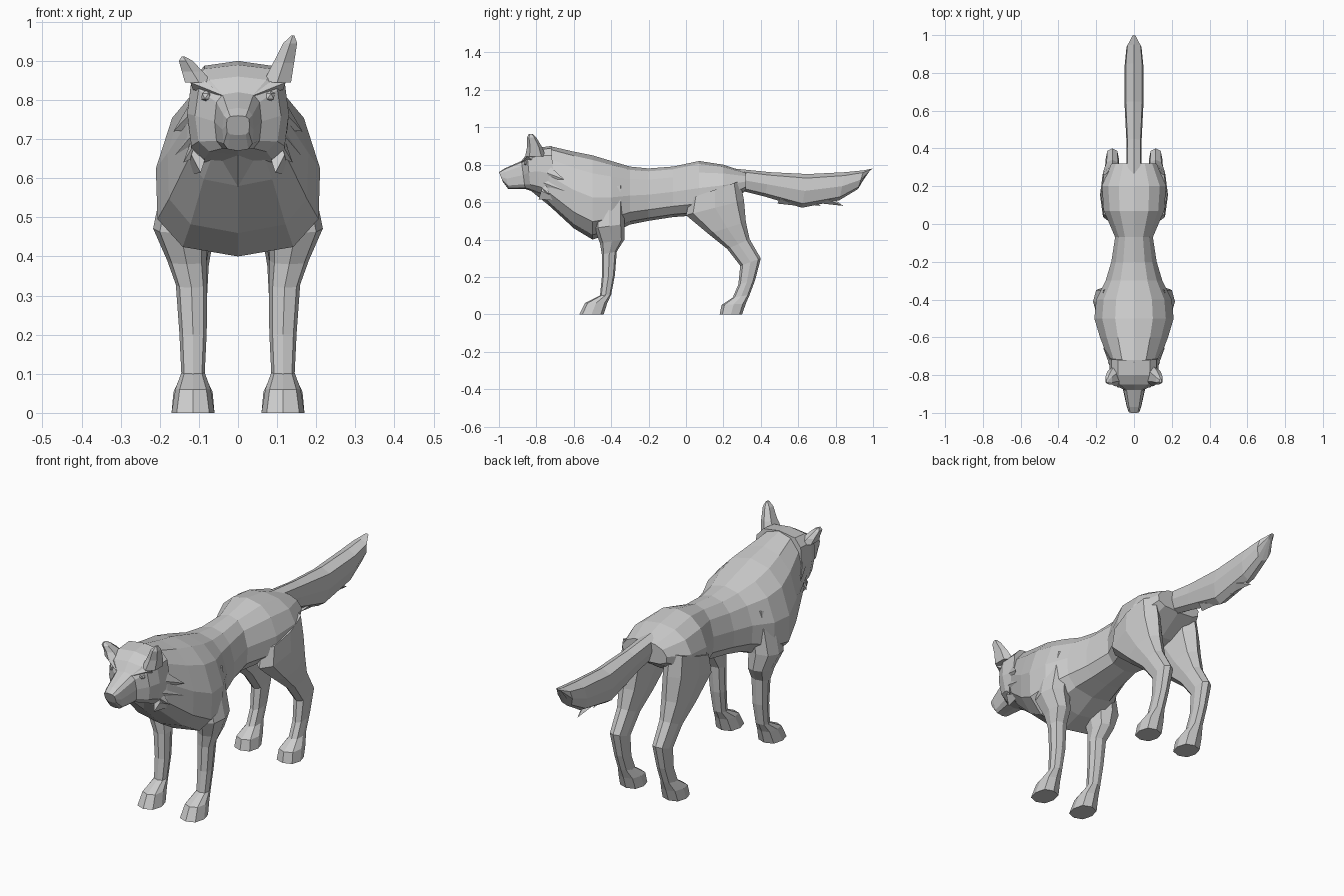
import bpy, bmesh
from math import cos, sin, tau, copysign
from mathutils import Vector, Matrix

cube = bpy.data.objects.get("Cube")
if cube:
    bpy.data.objects.remove(cube, do_unlink=True)

fur = bpy.data.materials.new("grey_fur")
fur.use_nodes = True
fur.diffuse_color = (.6, .6, .6, 1)
shader = fur.node_tree.nodes["Principled BSDF"]
shader.inputs["Base Color"].default_value = fur.diffuse_color


def finish(bm, name):
    """Turn a bmesh into a flat shaded object."""
    bmesh.ops.recalc_face_normals(bm, faces=bm.faces)
    mesh = bpy.data.meshes.new(name)
    bm.to_mesh(mesh)
    bm.free()
    mesh.materials.append(fur)
    obj = bpy.data.objects.new(name, mesh)
    bpy.context.collection.objects.link(obj)
    return obj


def soften(value, power):
    """Superellipse rounding that keeps the sign."""
    return copysign(abs(value) ** power, value)


def loft(name, rings, sides=8, power=.8, sag=0, side=1):
    """Skin superellipse rings, each given as (start, end, half width).
    sag makes the end half of every ring wider than the start half."""
    bm = bmesh.new()
    skins = []
    for start, end, width in rings:
        skin = []
        for i in range(sides):
            angle = tau * i / sides
            point = start.lerp(end, (1 - soften(cos(angle), power)) / 2)
            point.x += width * soften(sin(angle), power) * (1 - sag * cos(angle))
            point.x *= side
            skin.append(bm.verts.new(point))
        skins.append(skin)
    for lower, upper in zip(skins, skins[1:]):
        for i in range(sides):
            bm.faces.new((lower[i - 1], lower[i], upper[i], upper[i - 1]))
    bm.faces.new(skins[0])
    bm.faces.new(skins[-1])
    return finish(bm, name)


def lengthwise(stations, lean=0):
    """Rings along y from (y, top, bottom, half width); lean shifts the bottom."""
    return [(Vector((0, y, top)), Vector((0, y + lean, bottom)), width)
            for y, top, bottom, width in stations]


def upright(stations, centre, tilt=1):
    """Rings along z from (z, front, back, half width).
    centre gives x for a height and tilt lifts the back of each ring."""
    return [(Vector((centre(z), front, z)), Vector((centre(z), back, z * tilt)), width)
            for z, front, back, width in stations]


def tuft(name, base, tip, wide, thin):
    """Flattened four sided spike from base to tip."""
    base, tip = Vector(base), Vector(tip)
    axis = tip - base
    bm = bmesh.new()
    bmesh.ops.create_cone(bm, cap_ends=True, segments=4, radius1=1, radius2=0, depth=1)
    turn = axis.to_track_quat('Z', 'Y').to_matrix().to_4x4()
    size = Matrix.Diagonal((thin, wide, axis.length, 1))
    bm.transform(Matrix.Translation((base + tip) / 2) @ turn @ size)
    return finish(bm, name)


# Trunk with deep chest, narrow waist and rounded rump
trunk = [
    (-.8, .86, .66, .09),
    (-.73, .9, .58, .13),
    (-.6, .87, .46, .18),
    (-.5, .85, .4, .21),
    (-.4, .82, .43, .2),
    (-.3, .79, .48, .15),
    (-.2, .78, .5, .12),
    (-.07, .79, .52, .1),
    (.07, .82, .53, .16),
    (.2, .8, .58, .17),
    (.32, .76, .66, .12)]
loft("trunk", lengthwise(trunk), sides=12, sag=.2)

# Head tapering to the muzzle
head = [
    (-1, .76, .71, .03),
    (-.97, .78, .67, .04),
    (-.88, .82, .67, .06),
    (-.85, .86, .66, .11),
    (-.8, .89, .64, .13),
    (-.72, .9, .6, .13)]
loft("head", lengthwise(head, lean=.02), sides=12, power=.6)

# Bushy tail
tail = [
    (.25, .78, .68, .04),
    (.45, .76, .63, .04),
    (.65, .75, .57, .05),
    (.85, .76, .61, .05),
    (.95, .77, .67, .04),
    (1, .78, .76, .01)]
loft("tail", lengthwise(tail, lean=-.03), sag=-.2)
for i in range(3):
    y = .5 + i * .12
    tuft("tail_tuft", (0, y, .62), (0, y + .1, .58), .03, .03)

# Limb and ear stations
front_leg = upright([
    (.66, -.5, -.33, .06),
    (.46, -.49, -.33, .07),
    (.38, -.46, -.33, .05),
    (.32, -.45, -.37, .04),
    (.2, -.45, -.38, .035),
    (.1, -.46, -.4, .03),
    (.06, -.54, -.42, .045),
    (0, -.57, -.44, .055)],
    centre=lambda z: .115 + max(0, .16 - abs(z - .46)) / 5, tilt=1.05)
hind_leg = upright([
    (.62, .02, .29, .06),
    (.53, 0, .31, .065),
    (.43, .12, .32, .055),
    (.35, .22, .34, .04),
    (.26, .29, .4, .035),
    (.16, .28, .37, .03),
    (.09, .25, .34, .03),
    (.05, .19, .32, .05),
    (0, .18, .3, .055)],
    centre=lambda z: .115, tilt=1.15)
ear = [(0, -.86, -.75, .04), (.05, -.85, -.77, .03), (.1, -.85, -.8, .02), (.12, -.84, -.82, .005)]

# Paired parts; the right ear is folded to about half height
for label, side, perk in (("left", 1, 1), ("right", -1, .55)):
    loft(label + "_front_leg", front_leg, side=side)
    loft(label + "_hind_leg", hind_leg, side=side)

    ear_stations = [(.845 + rise * perk, front, back, width) for rise, front, back, width in ear]
    loft(label + "_ear", upright(ear_stations, lambda z: .1 + (z - .845) / perk / 3),
         sides=6, side=side)

    # Cheek ruff spikes
    for height, reach in ((.72, .165), (.66, .16), (.61, .13)):
        tuft(label + "_cheek_tuft", (side * .1, -.77, height + .05),
             (side * reach, -.65, height), .05, .02)
    tuft(label + "_jaw_tuft", (side * .09, -.78, .7), (side * .14, -.73, .64), .04, .02)

    # Slanted brow above a small eye
    tuft(label + "_brow", (side * .11, -.83, .845), (side * .035, -.885, .81), .02, .02)
    eye = bmesh.new()
    bmesh.ops.create_icosphere(eye, subdivisions=1, radius=.016)
    bmesh.ops.translate(eye, verts=eye.verts, vec=(side * .08, -.853, .81))
    finish(eye, label + "_eye")

# Throat ruff
tuft("throat_ruff", (0, -.79, .69), (0, -.7, .555), .05, .1)
